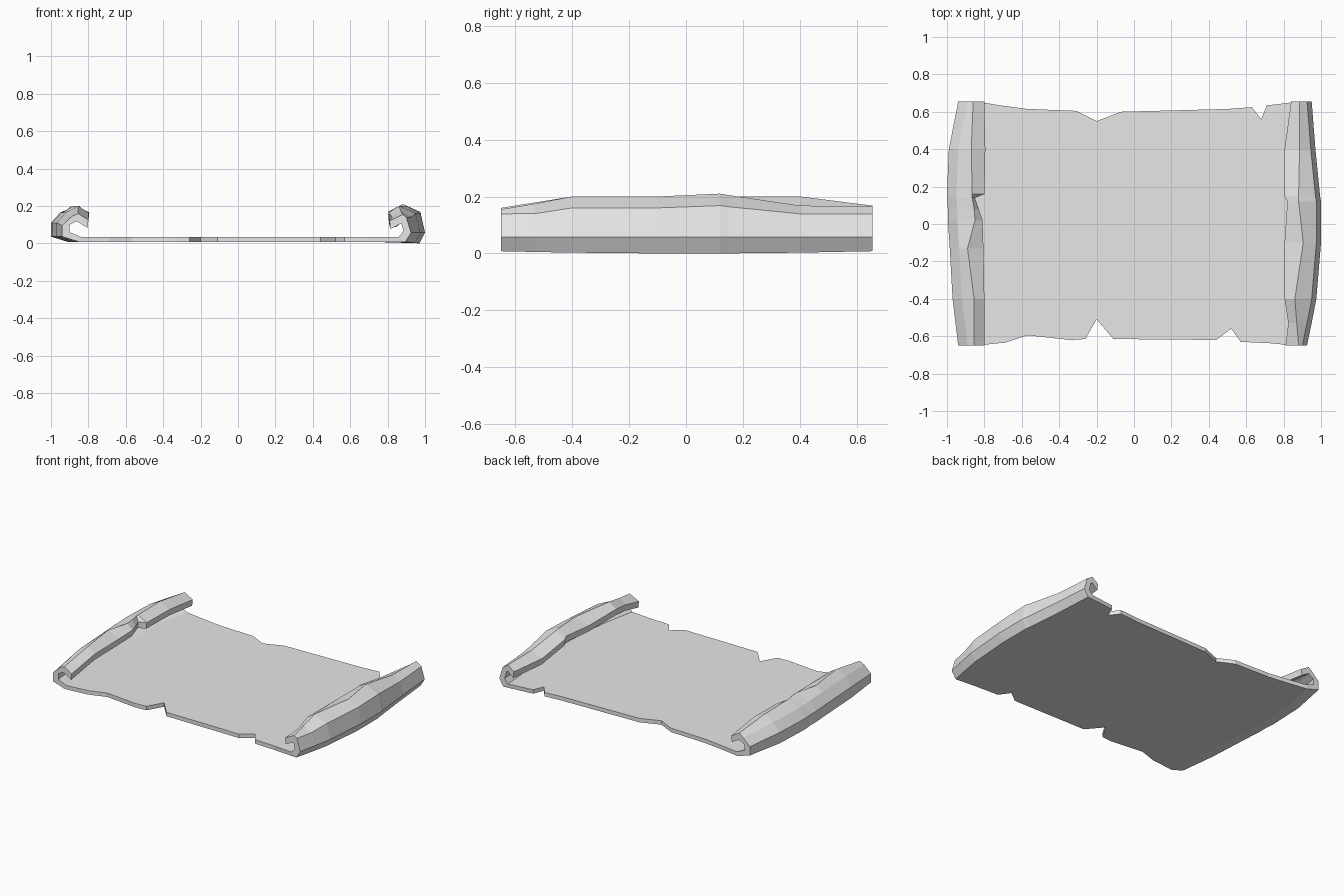
import bpy, bmesh

if "Cube" in bpy.data.objects:
    bpy.data.objects.remove(bpy.data.objects["Cube"])

grey = bpy.data.materials.new("parchment grey")
grey.diffuse_color = (0.8, 0.8, 0.8, 1)
grey.use_nodes = True
grey.node_tree.nodes["Principled BSDF"].inputs["Base Color"].default_value = grey.diffuse_color

LOW, HIGH, JOIN = 0.008, 0.035, 0.72   # sheet underside, sheet top, where the curl starts

# Torn long edges of the flat sheet, left to right
front_edge = [(-0.69, -0.635), (-0.57, -0.595), (-0.34, -0.62), (-0.26, -0.615), (-0.2, -0.51),
              (-0.11, -0.615), (0.44, -0.62), (0.52, -0.56), (0.57, -0.63)]
back_edge = [(-0.57, 0.615), (-0.31, 0.605), (-0.2, 0.55), (-0.07, 0.6), (0.5, 0.615),
             (0.63, 0.625), (0.68, 0.56), (0.71, 0.635)]

# Curl stations: y, outer reach, ridge, tip, top height
right_curl = [(-0.65, 0.925, 0.88, 0.81, 0.155), (-0.53, 0.95, 0.87, 0.825, 0.175),
              (-0.4, 0.975, 0.86, 0.805, 0.2), (-0.1, 1.0, 0.905, 0.805, 0.2),
              (0.12, 1.0, 0.88, 0.82, 0.21), (0.15, 0.995, 0.88, 0.805, 0.205),
              (0.4, 0.97, 0.885, 0.805, 0.168), (0.655, 0.95, 0.885, 0.84, 0.165)]
left_curl = [(-0.65, 0.94, 0.855, 0.80, 0.16), (-0.4, 0.97, 0.855, 0.80, 0.2),
             (-0.13, 0.985, 0.89, 0.805, 0.2), (0.02, 0.995, 0.85, 0.81, 0.2),
             (0.08, 0.995, 0.855, 0.83, 0.2), (0.14, 1.0, 0.865, 0.85, 0.2),
             (0.16, 1.0, 0.865, 0.80, 0.2), (0.4, 0.99, 0.87, 0.795, 0.2),
             (0.655, 0.94, 0.86, 0.80, 0.168)]

# Wall profiles as (distance in from the outer reach, height)
right_outer = [(0.03, 0.0), (0.0, 0.057), (0.025, 0.16)]
right_inner = [(0.065, HIGH), (0.04, 0.065), (0.055, 0.135)]
left_outer = [(0.09, 0.008), (0.0, 0.036), (0.0, 0.11), (0.05, 0.165)]
left_inner = [(0.1, HIGH), (0.04, 0.06), (0.04, 0.1), (0.075, 0.135)]


def join_y(y):
    return max(-0.637, min(0.635, y))


def section(station, outer, inner):
    """Closed hook-shaped cross-section at one station."""
    y, reach, ridge, tip, top = station
    s = max(top / 0.2, 0.87)
    lift = 0.008 * min(1, y * y / 0.42)
    wall_out = [(reach - d, z * s if z > 0.1 else max(z, lift)) for d, z in outer]
    wall_in = [(reach - d, z * s if z > 0.1 else z) for d, z in inner]
    ring = [(JOIN, LOW)] + wall_out + [(ridge, top), (tip, top - 0.035)]
    ring += [(tip + 0.005, top - 0.078), (ridge, top - 0.045)] + wall_in[::-1] + [(JOIN, HIGH)]
    return [(x, join_y(y) if x == JOIN else y, z) for x, z in ring]


bm = bmesh.new()


def add_curl(side, stations, outer, inner):
    rings = [[bm.verts.new((side * x, y, z)) for x, y, z in section(st, outer, inner)]
             for st in stations]
    for a, b in zip(rings, rings[1:]):
        for i in range(len(a) - 1):          # left open where it meets the sheet
            bm.faces.new((a[i], a[i + 1], b[i + 1], b[i]))
    # end caps as strips between outer and inner wall
    for r in (rings[0], rings[-1]):
        n = len(r)
        for i in range(n // 2 - 1):
            bm.faces.new((r[i], r[i + 1], r[n - 2 - i], r[n - 1 - i]))


add_curl(1, right_curl, right_outer, right_inner)
add_curl(-1, left_curl, left_outer, left_inner)

# Flat sheet between the curls
right_side = [(JOIN, join_y(s[0])) for s in right_curl]
left_side = [(-JOIN, join_y(s[0])) for s in reversed(left_curl)]
outline = front_edge + right_side + back_edge[::-1] + left_side
bottom = [bm.verts.new((x, y, LOW)) for x, y in outline]
top = [bm.verts.new((x, y, HIGH)) for x, y in outline]
bm.faces.new(top)
bm.faces.new(bottom[::-1])
for i, (x, y) in enumerate(outline):
    j = (i + 1) % len(outline)
    if not (abs(x) == JOIN and outline[j][0] == x):
        bm.faces.new((bottom[i], bottom[j], top[j], top[i]))

# Weld the curls to the sheet
bmesh.ops.remove_doubles(bm, verts=bm.verts, dist=0.0004)
bmesh.ops.recalc_face_normals(bm, faces=bm.faces)
mesh = bpy.data.meshes.new("scroll_sheet")
bm.to_mesh(mesh)
bm.free()
mesh.materials.append(grey)
scroll = bpy.data.objects.new("scroll_sheet", mesh)
bpy.context.collection.objects.link(scroll)
